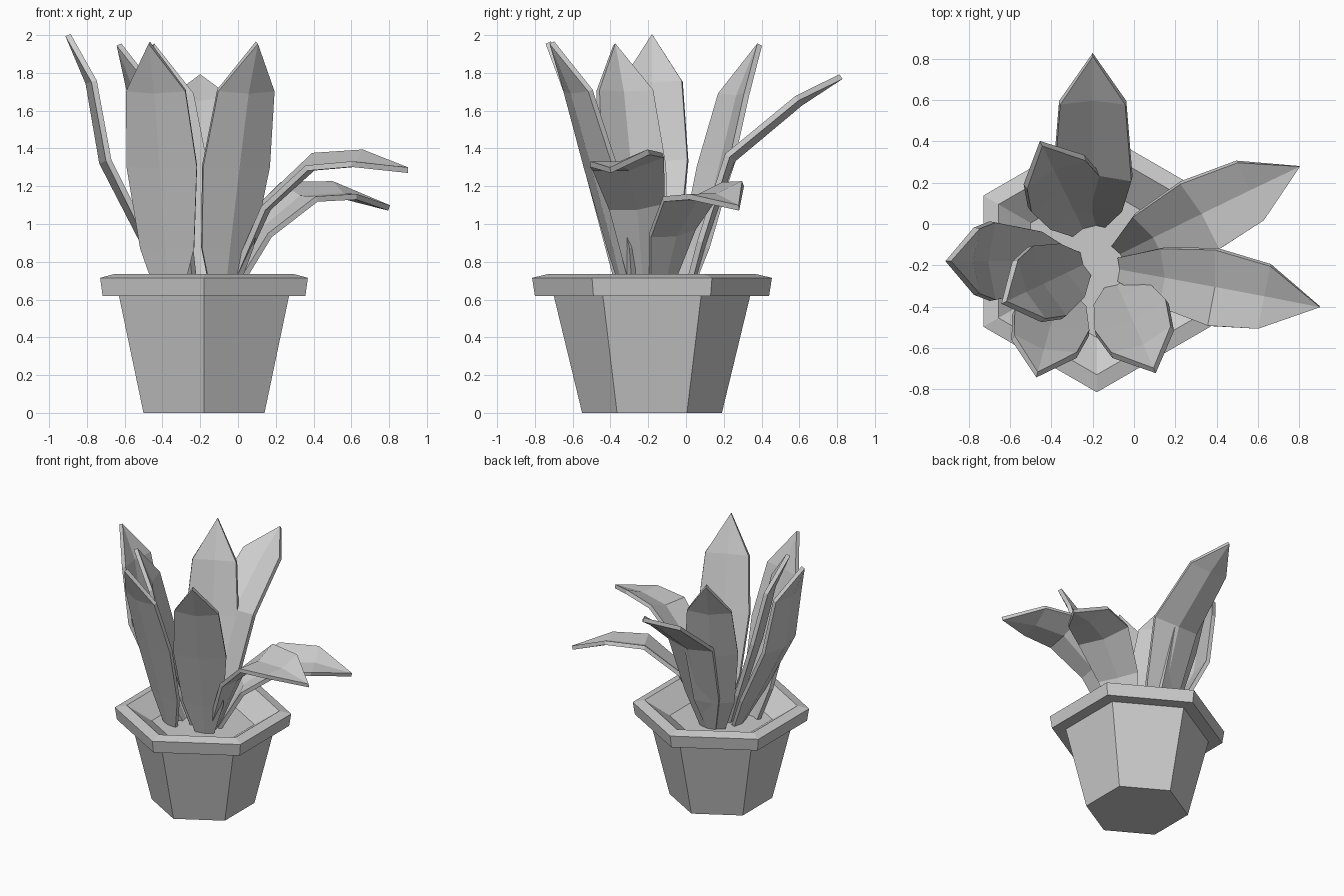
import bpy, bmesh, math
from mathutils import Vector

if "Cube" in bpy.data.objects:
    bpy.data.objects.remove(bpy.data.objects["Cube"])

CX, CY = -0.18, -0.18


def finish(bm, name):
    bmesh.ops.recalc_face_normals(bm, faces=bm.faces)
    mesh = bpy.data.meshes.new(name)
    bm.to_mesh(mesh)
    bm.free()
    obj = bpy.data.objects.new(name, mesh)
    bpy.context.collection.objects.link(obj)
    return obj


def hex_pot(name, profile):
    # stack of hexagonal rings (radius, height), capped at both ends
    bm = bmesh.new()
    rings = []
    for r, z in profile:
        angles = [math.radians(60 * i - 90) for i in range(6)]
        rings.append([bm.verts.new((CX + r * math.cos(a), CY + r * math.sin(a), z))
                      for a in angles])
    for a, b in zip(rings, rings[1:]):
        for i in range(6):
            j = (i + 1) % 6
            bm.faces.new((a[i], a[j], b[j], b[i]))
    bm.faces.new(rings[0])
    bm.faces.new(rings[-1])
    return finish(bm, name)


WIDTHS = [0.06, 0.145, 0.19, 0.16, 0.0]
FOLD = 0.2


def leaf(name, base, tip, steps, roll=0.0):
    # V-folded blade; steps are (fraction from base to tip, height)
    base, tip = Vector(base), Vector(tip)
    pts = [Vector((*base.lerp(tip, f), z)) for f, z in steps]
    d = (tip - base).normalized()
    flat_side = Vector((-d.y, d.x, 0))
    bm = bmesh.new()
    rows = []
    for i, (p, w) in enumerate(zip(pts, WIDTHS)):
        if w == 0:
            rows.append([bm.verts.new(p)])
            continue
        t = (pts[i + 1] - pts[max(i - 1, 0)]).normalized()
        n = t.cross(flat_side)
        side = flat_side * math.cos(roll) + n * math.sin(roll)
        up = t.cross(side) * FOLD * w
        rows.append([bm.verts.new(p + side * w + up * 0.6),
                     bm.verts.new(p - up * 0.4),
                     bm.verts.new(p - side * w + up * 0.6)])
    for a, b in zip(rows, rows[1:]):
        for i in range(2):
            if len(b) == 1:
                bm.faces.new((a[i], a[i + 1], b[0]))
            else:
                bm.faces.new((a[i], a[i + 1], b[i + 1], b[i]))
    obj = finish(bm, name)
    mod = obj.modifiers.new("thickness", 'SOLIDIFY')
    mod.thickness = 0.03
    mod.offset = 0


# pot body, flared rim, sloped inner wall and soil floor
hex_pot("pot", [(0.37, 0), (0.52, 0.62), (0.62, 0.62), (0.635, 0.715),
                (0.55, 0.735), (0.37, 0.62)])

# upright leaves
leaf("leaf_back", (-0.2, 0.0), (-0.2, 0.82),
     [(0, 0.6), (0.11, 0.9), (0.29, 1.35), (0.73, 1.65), (1, 1.78)])
leaf("leaf_back_left", (-0.25, -0.02), (-0.45, 0.39),
     [(0, 0.6), (0.2, 0.87), (0.47, 1.3), (0.7, 1.68), (1, 1.95)])
leaf("leaf_left", (-0.33, -0.18), (-0.9, -0.18),
     [(0, 0.6), (0.25, 0.87), (0.66, 1.33), (0.79, 1.75), (1, 2.0)])
leaf("leaf_inner_left", (-0.25, -0.2), (-0.63, -0.38),
     [(0, 0.6), (0.2, 0.87), (0.5, 1.3), (0.72, 1.7), (1, 1.95)])
leaf("leaf_front_left", (-0.36, -0.33), (-0.47, -0.73),
     [(0, 0.6), (0.15, 0.87), (0.42, 1.3), (0.7, 1.7), (1, 1.96)])
leaf("leaf_front_right", (-0.08, -0.3), (0.1, -0.71),
     [(0, 0.6), (0.15, 0.87), (0.42, 1.3), (0.7, 1.7), (1, 1.96)])

# drooping leaves
leaf("leaf_droop_front", (-0.06, -0.22), (0.9, -0.4),
     [(0, 0.62), (0.22, 1.09), (0.47, 1.31), (0.72, 1.33), (1, 1.285)], 0.2)
leaf("leaf_droop_back", (-0.06, -0.14), (0.8, 0.28),
     [(0, 0.62), (0.18, 0.95), (0.45, 1.15), (0.72, 1.16), (1, 1.085)], 0.22)
